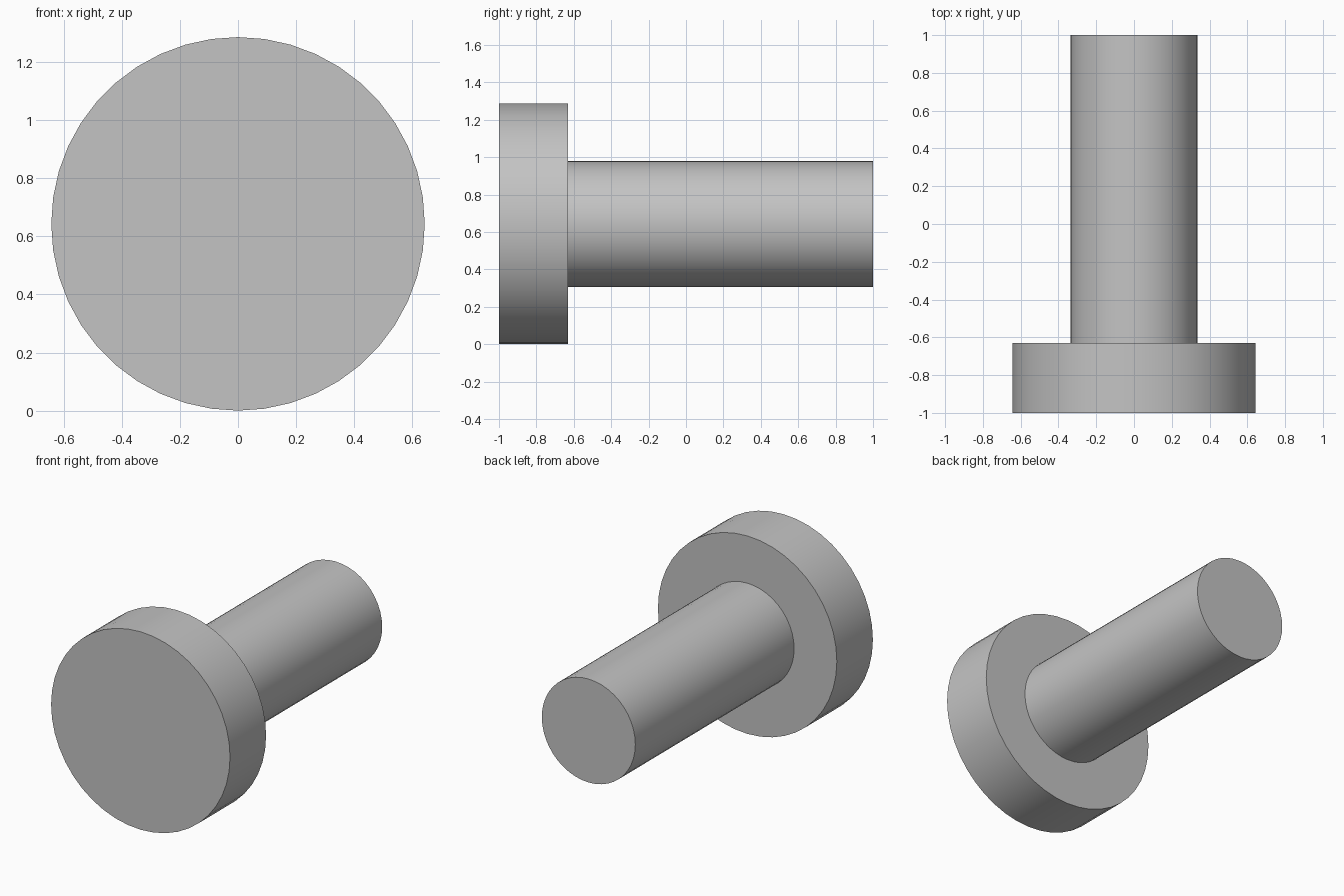
import bpy
import math

cube = bpy.data.objects.get("Cube")
if cube:
    bpy.data.objects.remove(cube, do_unlink=True)

HEAD_RADIUS = 0.643
SHAFT_RADIUS = 0.336
FRONT, SHOULDER, BACK = -1.0, -0.63, 1.0

# One plain grey for the whole pin
grey = bpy.data.materials.new("plain_grey")
grey.use_nodes = True
colour = (0.55, 0.55, 0.55, 1)
grey.diffuse_color = colour
bsdf = next(n for n in grey.node_tree.nodes if n.type == "BSDF_PRINCIPLED")
bsdf.inputs["Base Color"].default_value = colour


def rod(name, radius, y_start, y_end):
    """Closed cylinder lying along y, centred on the pin's axis."""
    bpy.ops.mesh.primitive_cylinder_add(
        vertices=44, radius=radius, depth=y_end - y_start,
        location=(0, (y_start + y_end) / 2, HEAD_RADIUS),
        rotation=(math.radians(90), 0, 0))
    obj = bpy.context.object
    obj.name = name
    obj.data.materials.append(grey)
    bpy.ops.object.shade_smooth_by_angle(angle=math.radians(30))
    return obj


# Wide flat head and the narrower shaft behind it
rod("head", HEAD_RADIUS, FRONT, SHOULDER)
rod("shaft", SHAFT_RADIUS, SHOULDER, BACK)
